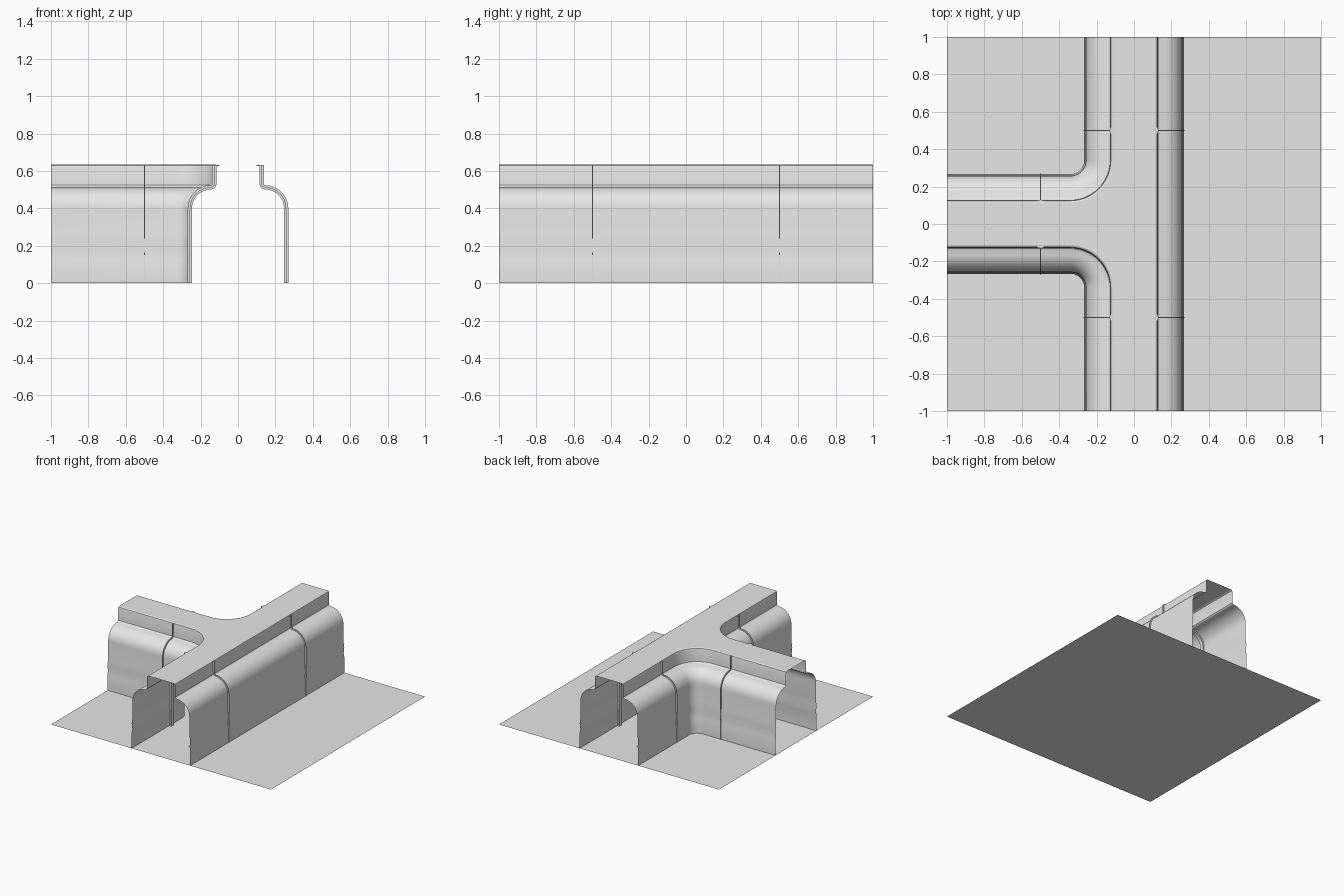
import bpy, bmesh
from math import sin, cos, pi
from mathutils import Vector

if "Cube" in bpy.data.objects:
    bpy.data.objects.remove(bpy.data.objects["Cube"], do_unlink=True)

grey = bpy.data.materials.new("light_grey")
grey.use_nodes = True
grey.diffuse_color = (0.8, 0.8, 0.8, 1)
grey.node_tree.nodes["Principled BSDF"].inputs["Base Color"].default_value = (0.8, 0.8, 0.8, 1)

BEND = 0.34       # centre of the inner corner bends
SEAM = 0.5        # distance of the ribs from the middle


def finish(name, bm, smooth=True):
    bmesh.ops.remove_doubles(bm, verts=bm.verts, dist=1e-5)
    bmesh.ops.recalc_face_normals(bm, faces=bm.faces)
    mesh = bpy.data.meshes.new(name)
    bm.to_mesh(mesh)
    bm.free()
    mesh.materials.append(grey)
    ob = bpy.data.objects.new(name, mesh)
    bpy.context.collection.objects.link(ob)
    if smooth:
        bpy.ops.object.select_all(action='DESELECT')
        bpy.context.view_layer.objects.active = ob
        ob.select_set(True)
        bpy.ops.object.shade_smooth_by_angle(angle=0.5)
    return ob


# Cross-section of one wall: half width and height
shoulder = [(0.145 + 0.113 * cos(a * pi / 16), 0.4 + 0.113 * sin(a * pi / 16)) for a in range(9)]
neck = [(0.134, 0.517), (0.128, 0.524), (0.127, 0.535), (0.127, 0.62)]
grooves = [(0.266, 0), (0.266, 0.13), (0.26, 0.155), (0.266, 0.205), (0.258, 0.26)]
wall = grooves + shoulder + neck + [(0.124, 0.63), (0.115, 0.635)]
plain = [(0.258, 0)] + shoulder + neck[:-1] + [(0.127, 0.632)]


def straight_path(o):
    return [(o, -1), (o, 1)]


def corner_path(o, side):
    r = BEND - o
    pts = [(-1, o)]
    pts += [(-BEND + r * sin(a * pi / 24), BEND - r * cos(a * pi / 24)) for a in range(13)]
    pts += [(-o, 1)]
    return [(x, y * side) for x, y in pts]


# Tunnel shell: three swept walls closed by one roof face
bm = bmesh.new()
rims = []
for path in (straight_path, lambda o: corner_path(o, 1), lambda o: corner_path(o, -1)):
    rows = [[bm.verts.new((x, y, z)) for x, y in path(o)] for o, z in wall]
    for low, high in zip(rows, rows[1:]):
        for i in range(len(low) - 1):
            bm.faces.new((low[i], low[i + 1], high[i + 1], high[i]))
    rims.append(rows[-1])
bm.faces.new(rims[0] + rims[1][::-1] + rims[2])
finish("tunnel_shell", bm)


def offset(profile, d):
    """Move a cross-section outward by d along its normals."""
    out = []
    for i, p in enumerate(profile):
        a = Vector(profile[max(i - 1, 0)])
        b = Vector(profile[min(i + 1, len(profile) - 1)])
        t = (b - a).normalized()
        out.append((p[0] + t.y * d, p[1] - t.x * d))
    return out


def band(bm, inner, outer, width, place):
    """Solid strip between two cross-sections."""
    rows = [[bm.verts.new(place(o, s * width / 2, z)) for (o, z), s in
             ((a, -1), (b, -1), (b, 1), (a, 1))] for a, b in zip(inner, outer)]
    for p, q in zip(rows, rows[1:]):
        for i in range(4):
            j = (i + 1) % 4
            bm.faces.new((p[i], p[j], q[j], q[i]))
    bm.faces.new(rows[0])
    bm.faces.new(rows[-1])


# Ribs: wide inner strip, thin outer fin and a short tab under the roof
def rib(name, place):
    bm = bmesh.new()
    band(bm, offset(plain, -0.012), plain, 0.03, place)
    band(bm, plain, offset(plain, 0.011), 0.006, place)
    band(bm, [(0.098, 0.627), (0.127, 0.627)], [(0.098, 0.633), (0.127, 0.633)], 0.03, place)
    finish(name, bm)


for end, s in (("front", -1), ("back", 1)):
    rib(end + "_left_rib", lambda o, w, z: (o, s * SEAM + w, z))
    rib(end + "_right_rib", lambda o, w, z: (-o, s * SEAM + w, z))
    rib(end + "_branch_rib", lambda o, w, z: (-SEAM + w, s * o, z))

# Ground sheet
bm = bmesh.new()
bm.faces.new([bm.verts.new(c) for c in ((-1, -1, 0), (1, -1, 0), (1, 1, 0), (-1, 1, 0))])
finish("ground_sheet", bm, smooth=False)
